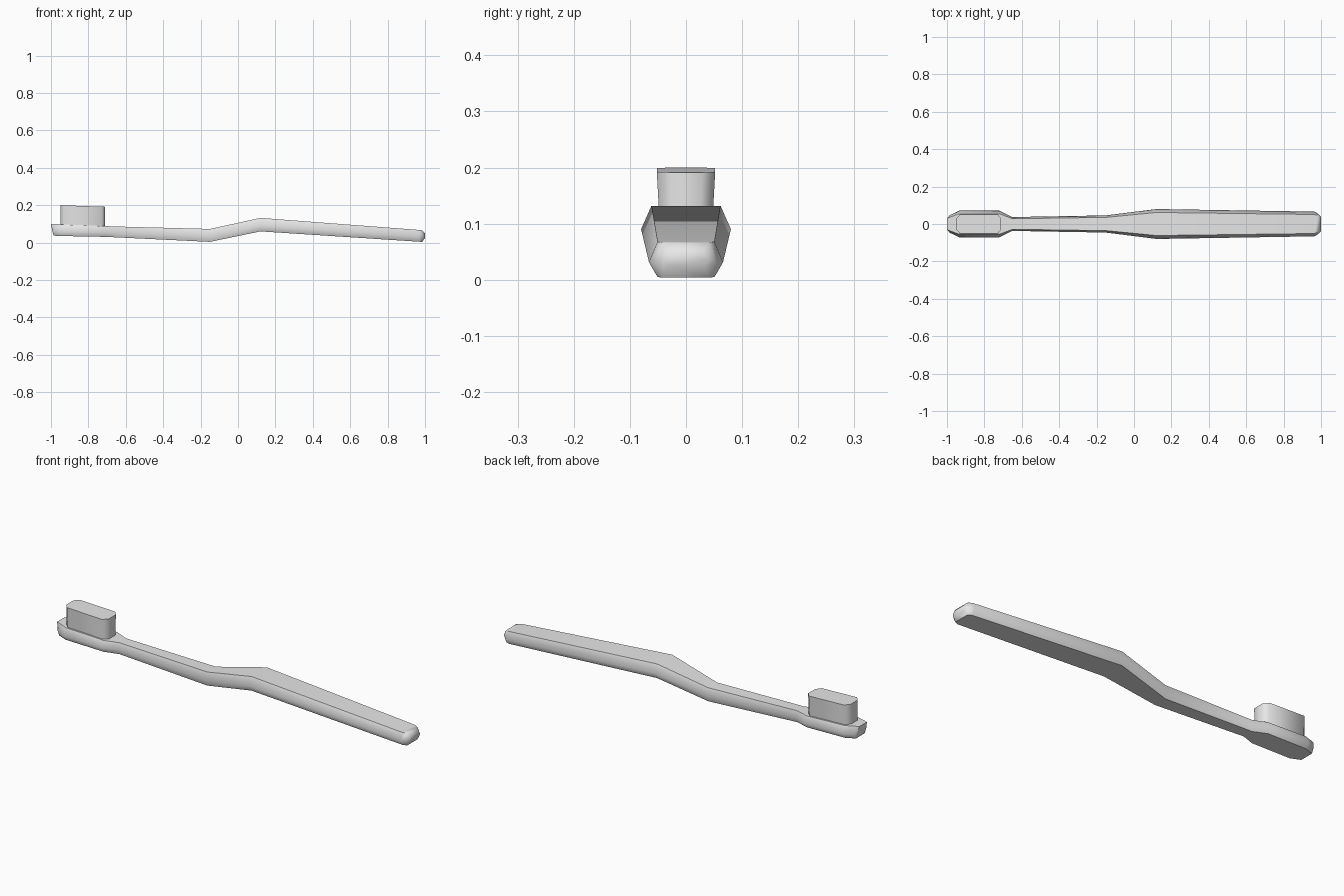
import bpy, bmesh, math

cube = bpy.data.objects.get("Cube")
if cube:
    bpy.data.objects.remove(cube)

grey = bpy.data.materials.new("plain grey")
grey.use_nodes = True
grey.diffuse_color = (0.8, 0.8, 0.8, 1)
grey.node_tree.nodes["Principled BSDF"].inputs["Base Color"].default_value = grey.diffuse_color


def loft(name, rings, angle):
    """Skin a closed solid over rings with equal point counts."""
    bm = bmesh.new()
    loops = [[bm.verts.new(p) for p in ring] for ring in rings]
    n = len(loops[0])
    for a, b in zip(loops, loops[1:]):
        for i in range(n):
            j = (i + 1) % n
            bm.faces.new((a[i], a[j], b[j], b[i]))
    bm.faces.new(loops[0])
    bm.faces.new(loops[-1])
    bmesh.ops.recalc_face_normals(bm, faces=bm.faces)
    mesh = bpy.data.meshes.new(name)
    bm.to_mesh(mesh)
    bm.free()
    mesh.materials.append(grey)
    obj = bpy.data.objects.new(name, mesh)
    bpy.context.collection.objects.link(obj)
    bpy.ops.object.select_all(action='DESELECT')
    obj.select_set(True)
    bpy.context.view_layer.objects.active = obj
    bpy.ops.object.shade_smooth_by_angle(angle=math.radians(angle))
    return obj


def section(x, half, top, bottom, flat=0.77, shift=0.0):
    """Six-sided section, widest below its middle; shift moves the lower edge in x."""
    mid = bottom + (top - bottom) * 0.42
    f = half * flat
    return [(x, f, top), (x + shift / 2, half, mid), (x + shift, f, bottom),
            (x + shift, -f, bottom), (x + shift / 2, -half, mid), (x, -f, top)]


# Head, neck and grip in one bent bar: x, half width, top, bottom
bar = [section(-1.0, 0.036, 0.100, 0.045, 0.85, 0.012),
       section(-0.985, 0.047, 0.100, 0.037),
       section(-0.935, 0.071, 0.097, 0.035),
       section(-0.72, 0.071, 0.089, 0.031),
       section(-0.65, 0.037, 0.086, 0.028),
       section(-0.15, 0.046, 0.073, 0.004),
       section(0.12, 0.080, 0.132, 0.060),
       section(0.965, 0.066, 0.068, 0.005),
       section(0.985, 0.054, 0.066, 0.004),
       section(1.0, 0.040, 0.050, 0.025)]
loft("handle", bar, 50)


# Bristle block: chamfered outline, flaring slightly, top parallel to the head
def outline(half, base):
    ends = [(-0.95, 0.55), (-0.93, 1), (-0.73, 1), (-0.71, 0.55)]
    pts = [(x, half * k) for x, k in ends]
    pts += [(x, -y) for x, y in reversed(pts)]
    return [(x, y, base - 0.035 * (x + 0.95)) for x, y in pts]


loft("bristles", [outline(0.046, 0.09), outline(0.052, 0.2)], 50)
